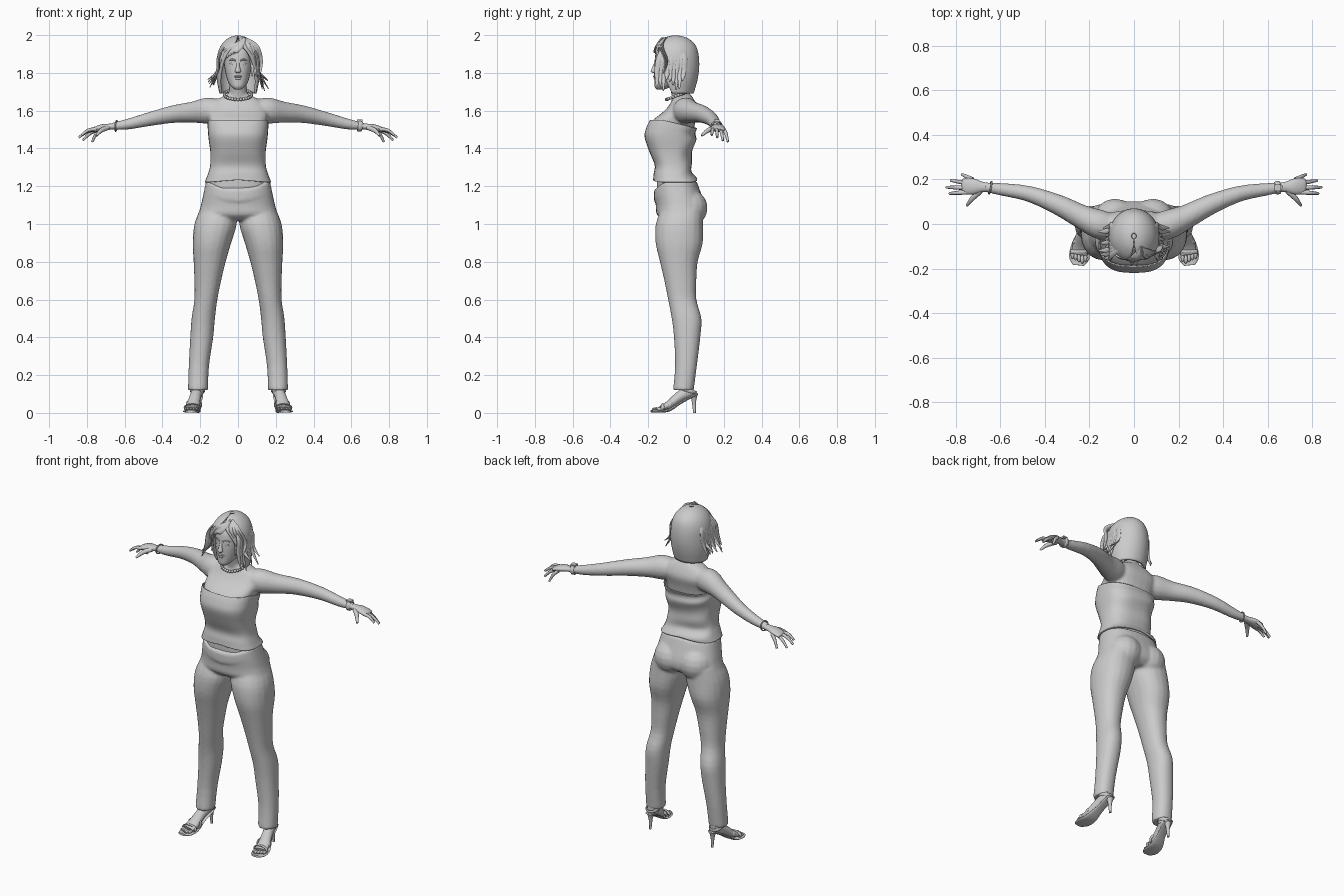
import bpy, bmesh, math, random
from mathutils import Vector, Matrix

random.seed(4)
default = bpy.data.objects.get("Cube")
if default:
    bpy.data.objects.remove(default)

grey = bpy.data.materials.new("plain grey")
grey.use_nodes = True
grey.diffuse_color = (.6, .6, .6, 1)
grey.node_tree.nodes["Principled BSDF"].inputs["Base Color"].default_value = (.6, .6, .6, 1)


def spline(rows, steps):
    """Catmull-Rom interpolation of station rows."""
    out = []
    last = len(rows) - 1
    for i in range(last):
        a, b, c, d = rows[max(i - 1, 0)], rows[i], rows[i + 1], rows[min(i + 2, last)]
        for s in range(steps):
            t = s / steps
            out.append([q + t / 2 * (r - p + t * (2 * p - 5 * q + 4 * r - e + t * (3 * (q - r) + e - p)))
                        for p, q, r, e in zip(a, b, c, d)])
    return out + [list(rows[-1])]


def loft(bm, rows, flat=False, sides=16, steps=3, power=2, caps=True, across=(0, 1, 0), warp=None):
    """Skin through stations (x, y, z, radius across, radius other way)."""
    rows = spline(rows, steps)
    centres = [Vector(r[:3]) for r in rows]
    rings = []
    for i, (x, y, z, ra, rb) in enumerate(rows):
        if flat:
            u, v = Vector((1, 0, 0)), Vector((0, 1, 0))
        else:
            t = (centres[min(i + 1, len(rows) - 1)] - centres[max(i - 1, 0)]).normalized()
            u = Vector(across)
            u = (u - t * u.dot(t)).normalized()
            v = t.cross(u)
        ring = []
        for k in range(sides):
            c, s = math.cos(math.tau * k / sides), math.sin(math.tau * k / sides)
            c, s = (math.copysign(abs(w) ** (2 / power), w) for w in (c, s))
            p = centres[i] + u * c * ra + v * s * rb
            ring.append(bm.verts.new(warp(p, i / (len(rows) - 1)) if warp else p))
        rings.append(ring)
    for a, b in zip(rings, rings[1:]):
        for k in range(sides):
            n = (k + 1) % sides
            bm.faces.new((a[k], a[n], b[n], b[k]))
    if caps:
        bm.faces.new(rings[0][::-1])
        bm.faces.new(rings[-1])


def ball(bm, place, size, seg=12):
    bmesh.ops.create_uvsphere(bm, u_segments=seg, v_segments=seg // 2 + 1, radius=1,
                              matrix=Matrix.Translation(place) @ Matrix.Diagonal((*size, 1)))


def hoop(bm, place, tilt, rx, ry, wide, thin, sides=24):
    """Band around an ellipse: local z is the band's width."""
    m = Matrix.Translation(place) @ tilt.to_matrix().to_4x4()
    loops = []
    for k in range(sides):
        a = math.tau * k / sides
        loops.append([bm.verts.new(m @ Vector((math.cos(a) * (rx + o * thin), math.sin(a) * (ry + o * thin), w * wide)))
                      for o, w in ((1, -.6), (1, .6), (0, 1), (-1, .6), (-1, -.6), (0, -1))])
    for k in range(sides):
        a, b = loops[k], loops[(k + 1) % sides]
        for j in range(6):
            n = (j + 1) % 6
            bm.faces.new((a[j], a[n], b[n], b[j]))


def finish(name, bm, voxel=0, thick=0):
    bmesh.ops.recalc_face_normals(bm, faces=bm.faces)
    mesh = bpy.data.meshes.new(name)
    bm.to_mesh(mesh)
    bm.free()
    ob = bpy.data.objects.new(name, mesh)
    bpy.context.collection.objects.link(ob)
    mesh.materials.append(grey)
    bpy.ops.object.select_all(action='DESELECT')
    ob.select_set(True)
    bpy.context.view_layer.objects.active = ob
    bpy.ops.object.shade_smooth_by_angle(angle=math.radians(50))
    if thick:
        mod = ob.modifiers.new("thickness", 'SOLIDIFY')
        mod.thickness = thick
    if voxel:
        mod = ob.modifiers.new("blend", 'REMESH')
        mod.mode = 'VOXEL'
        mod.voxel_size = voxel
        mod.use_smooth_shade = True
        mod = ob.modifiers.new("soften", 'SMOOTH')
        mod.iterations = 6
    return ob


def flip(rows, s):
    return [(s * r[0], *r[1:]) for r in rows]


# Torso, neck and arms blended into one skin
torso = [(0, -.055, 1.17, .155, .1), (0, -.055, 1.23, .15, .1), (0, -.07, 1.3, .138, .087), (0, -.08, 1.38, .138, .106),
         (0, -.085, 1.47, .148, .122), (0, -.068, 1.54, .153, .117), (0, -.025, 1.6, .158, .088),
         (0, -.015, 1.65, .125, .062), (0, -.02, 1.685, .06, .045)]
arm = [(.1, -.015, 1.6, .06, .06), (.16, 0, 1.6, .066, .07), (.24, .035, 1.592, .054, .056), (.34, .086, 1.582, .046, .047),
       (.47, .135, 1.555, .036, .037), (.59, .155, 1.527, .029, .028), (.67, .165, 1.517, .021, .019)]
bm = bmesh.new()
loft(bm, torso, flat=True, sides=28, power=2.6)
loft(bm, [(0, -.02, 1.62, .06, .05), (0, -.03, 1.69, .049, .048), (0, -.055, 1.78, .047, .05)], flat=True)
for s in (1, -1):
    loft(bm, flip(arm, s))
finish("body_skin", bm, voxel=.008)

# Strapless top, its upper edge falling toward the back and its hem flaring
top = [(0, -.058, 1.222, .176, .116), (0, -.063, 1.26, .162, .108), (0, -.07, 1.31, .148, .096), (0, -.08, 1.38, .146, .113),
       (0, -.086, 1.46, .156, .133), (0, -.078, 1.51, .16, .132), (0, -.068, 1.55, .161, .123)]


def drape(p, t):
    p.z -= max(0, p.y + .12) * .25 * t
    p.z += .012 * max(0, 1 - abs(p.x) / .15) * (1 - t) ** 4
    if p.y > -.02:
        p.y += .005 * math.sin(t * 20 + p.x * 9)
    return p


bm = bmesh.new()
loft(bm, top, flat=True, sides=36, steps=5, power=2.7, caps=False, warp=drape)
finish("strapless_top", bm, thick=.006)

# Trousers: hips, seat and two legs blended together
hips = [(0, -.056, 1.225, .17, .113), (0, -.046, 1.17, .181, .123), (0, -.03, 1.1, .196, .13),
        (0, -.03, 1.05, .205, .125), (0, -.03, 1.02, .15, .09)]
leg = [(.11, -.02, 1.08, .09, .11), (.119, -.035, 1, .112, .125), (.138, -.036, .9, .102, .125), (.15, -.038, .8, .085, .1),
       (.16, -.03, .7, .071, .085), (.17, -.02, .6, .061, .075), (.184, .003, .5, .062, .079),
       (.192, .006, .4, .061, .07), (.207, 0, .25, .054, .058), (.212, -.014, .12, .053, .055)]
bm = bmesh.new()


def low_waist(p, t):
    # The front of the waistband dips
    if p.y < -.06 and p.z > 1.16:
        p.z -= .05 * max(0, 1 - (p.x / .16) ** 2)
    return p


loft(bm, hips, flat=True, sides=32, power=2.4, warp=low_waist)
for s in (1, -1):
    loft(bm, flip(leg, s), flat=True, sides=20, power=2.2)
    ball(bm, (s * .085, .015, 1.085), (.1, .1, .1), 16)
finish("trousers", bm, voxel=.008)

# Hands: palm, curled fingers and thumb
finger_tips = [(.828, .137, 1.47), (.842, .165, 1.458), (.822, .195, 1.442), (.772, .222, 1.435)]
for s, side in ((1, "left"), (-1, "right")):
    bm = bmesh.new()
    loft(bm, flip([(.645, .163, 1.518, .021, .018), (.68, .166, 1.515, .023, .016), (.72, .168, 1.511, .036, .017),
                   (.76, .17, 1.5, .036, .013), (.77, .17, 1.496, .028, .008)], s))
    for i, tip in enumerate(finger_tips):
        base = Vector((.752 - .009 * i, .143 + .019 * i, 1.502))
        tip = Vector(tip)
        knuckle = base.lerp(tip, .55) + Vector((0, 0, .012))
        loft(bm, flip([(*base, .011, .01), (*knuckle, .009, .009), (*tip, .006, .006)], s), sides=8)
    loft(bm, flip([(.69, .15, 1.51, .015, .013), (.725, .115, 1.495, .012, .012), (.75, .083, 1.468, .006, .006)], s),
         sides=8, across=(1, 0, 0))
    finish(side + "_hand", bm)

# Wrist watch and thin bracelet
round_arm = Vector((1, .12, -.1)).to_track_quat('Z', 'Y')
bm = bmesh.new()
hoop(bm, (.645, .163, 1.519), round_arm, .026, .026, .012, .004)
bmesh.ops.create_cube(bm, size=1, matrix=Matrix.Translation((.645, .163, 1.546)) @ Matrix.Diagonal((.03, .03, .012, 1)))
finish("wrist_watch", bm)
bm = bmesh.new()
hoop(bm, (-.645, .163, 1.519), Vector((-1, .2, .1)).to_track_quat('Z', 'Y'), .028, .028, .004, .003)
finish("bracelet", bm)

# Bead necklace
bm = bmesh.new()
for k in range(30):
    a = math.tau * k / 30
    ball(bm, (.072 * math.sin(a), -.033 - .07 * math.cos(a), 1.685 - .026 * math.cos(a)), (.009,) * 3, 8)
finish("bead_necklace", bm)

# Head with simple features
bm = bmesh.new()
loft(bm, [(0, -.135, 1.712, .016, .02), (0, -.122, 1.727, .036, .044), (0, -.1, 1.755, .054, .067), (0, -.086, 1.8, .066, .083),
          (0, -.072, 1.85, .074, .095), (0, -.063, 1.92, .072, .092), (0, -.06, 1.975, .03, .04)],
     flat=True, sides=24, power=2.2)
loft(bm, [(0, -.16, 1.855, .008, .008), (0, -.167, 1.83, .01, .012), (0, -.172, 1.808, .016, .016),
          (0, -.166, 1.8, .01, .01)], flat=True, sides=10)
for s in (1, -1):
    ball(bm, (s * .03, -.152, 1.846), (.015, .01, .008))
    loft(bm, flip([(.01, -.164, 1.863, .004, .004), (.032, -.158, 1.871, .005, .005), (.053, -.138, 1.862, .003, .003)], s),
         sides=6, across=(0, 0, 1))
ball(bm, (0, -.164, 1.781), (.023, .01, .006))
ball(bm, (0, -.161, 1.77), (.02, .01, .007))
finish("head", bm)

# Bobbed hair: cap open around the face
cap = [(-.055, 1.998, .012, .014, .05), (-.055, 1.985, .05, .062, .1), (-.056, 1.95, .087, .104, .25), (-.057, 1.9, .108, .123, .6),
       (-.056, 1.83, .114, .126, .9), (-.055, 1.76, .112, .115, 1.1), (-.05, 1.69, .098, .09, 1.3)]
bm = bmesh.new()
rows = []
for cy, z, rx, ry, gap in spline(cap, 4):
    span = [gap + (math.tau - 2 * gap) * k / 40 for k in range(41)]
    rows.append([bm.verts.new((rx * math.sin(a), cy - ry * math.cos(a), z)) for a in span])
for a, b in zip(rows, rows[1:]):
    for k in range(40):
        bm.faces.new((a[k], a[k + 1], b[k + 1], b[k]))
finish("hair_cap", bm, thick=.012)

# Flicked side locks and a swept fringe
bm = bmesh.new()
for s in (1, -1):
    for i in range(9):
        y = -.15 + .017 * i
        drop, flick = random.uniform(1.7, 1.77), random.uniform(.125, .165)
        loft(bm, flip([(.05, -.07 + y * .2, 1.965, .012, .007), (.1, y * .9, 1.89, .018, .009),
                       (.108, y, 1.81, .017, .009), (flick, y - .004, drop, .003, .002)], s), sides=6, steps=4)
for i in range(8):
    x = -.095 + .012 * i
    loft(bm, [(.035, -.1 - .004 * i, 1.984, .008, .006), (.02 + x * .35, -.155, 1.945, .015, .007),
              (x, -.172 + abs(x) * .45, 1.888 + .004 * i, .013, .005), (x - .012, -.168 + abs(x) * .4, 1.84 + .01 * i, .002, .002)],
         sides=6, steps=4, across=(1, 0, 0))
for i in range(4):
    x = .055 + .014 * i
    loft(bm, [(.035, -.11, 1.984, .008, .006), (x, -.15 + i * .008, 1.94, .013, .007),
              (x + .022, -.13 + i * .01, 1.86, .013, .006), (x + .018, -.13, 1.78, .002, .002)],
         sides=6, steps=4, across=(1, 0, 0))
finish("hair_locks", bm)

# Feet and heeled sandals
for s, side in ((1, "left"), (-1, "right")):
    bm = bmesh.new()
    loft(bm, flip([(.211, .04, .115, .024, .02), (.214, .015, .112, .03, .034), (.226, -.035, .085, .03, .028),
                   (.238, -.09, .042, .036, .022), (.245, -.135, .026, .038, .012)], s), across=(1, 0, 0))
    loft(bm, flip([(.212, -.005, .17, .034, .036), (.212, .005, .1, .028, .03)], s), flat=True)
    for i in range(5):
        ball(bm, (s * (.218 + .0145 * i), -.158 + .007 * abs(i - 1), .021), (.009, .022, .009), 8)
    finish(side + "_foot", bm)
    bm = bmesh.new()
    loft(bm, flip([(.21, .062, .1, .02, .006), (.213, .03, .085, .028, .006), (.224, -.03, .052, .027, .006),
                   (.238, -.09, .014, .041, .007), (.246, -.15, .008, .046, .007), (.25, -.185, .009, .026, .006)], s),
         across=(1, 0, 0), power=2.5)
    loft(bm, flip([(.21, .042, .1, .024, .022), (.21, .042, .06, .011, .012), (.21, .045, 0, .006, .007)], s), flat=True, sides=10)
    for y, z, lean, rx, ry in ((-.125, .027, 1.4, .042, .02), (-.085, .044, 1, .039, .03), (.012, .118, -.25, .036, .042)):
        hoop(bm, (s * (.214 - .22 * min(y, 0)), y, z), Vector((0, -math.sin(lean), math.cos(lean))).to_track_quat('Z', 'Y')
             if lean < 0 else Matrix.Rotation(lean, 3, 'X').to_quaternion(), rx, ry, .009, .004)
    finish(side + "_sandal", bm)
